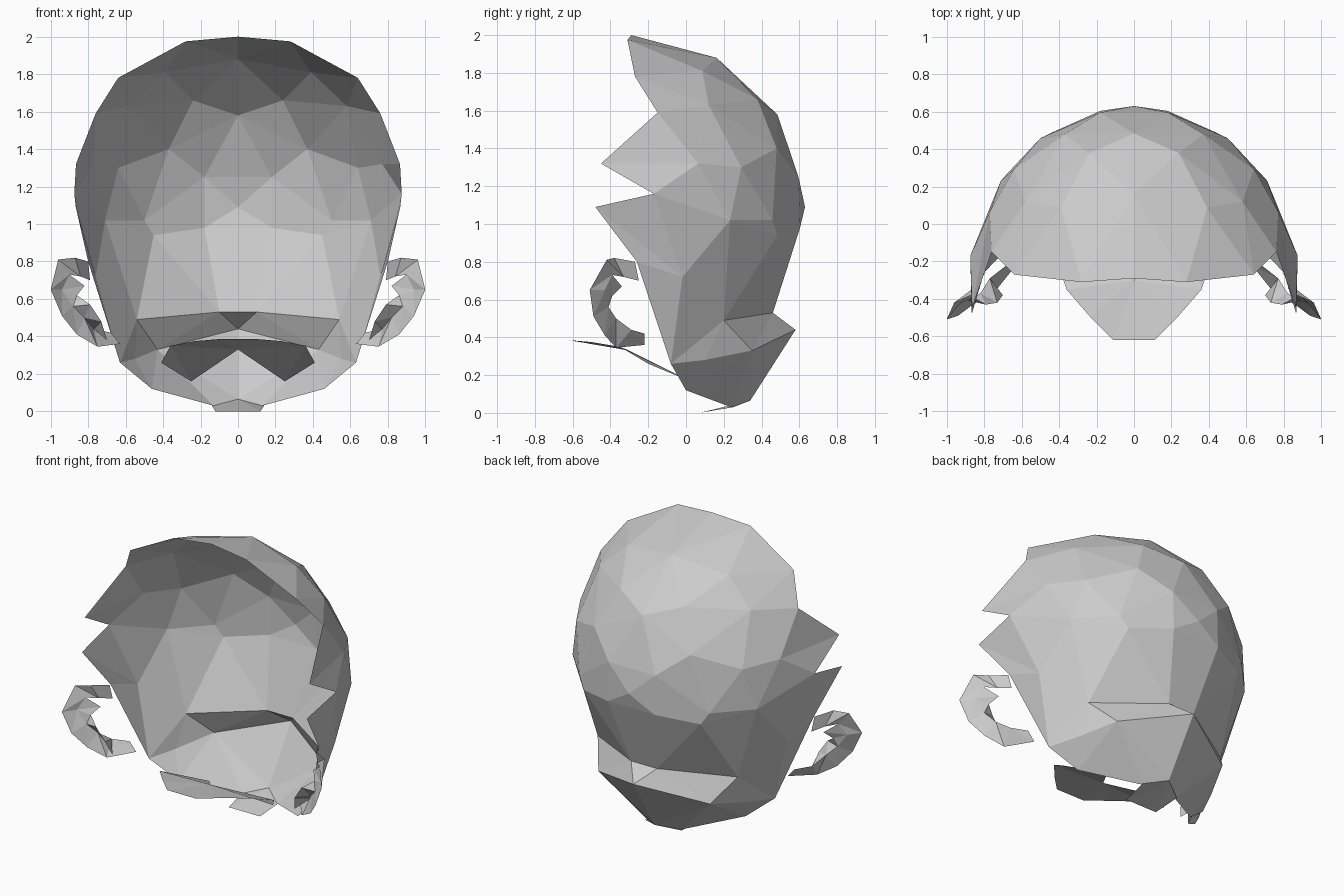
import bpy, bmesh, math

if "Cube" in bpy.data.objects:
    bpy.data.objects.remove(bpy.data.objects["Cube"])

grey = bpy.data.materials.new("plain grey")
grey.diffuse_color = (0.6, 0.6, 0.6, 1)
grey.use_nodes = True
grey.node_tree.nodes["Principled BSDF"].inputs["Base Color"].default_value = grey.diffuse_color


def add_object(name, bm):
    me = bpy.data.meshes.new(name)
    bm.to_mesh(me)
    bm.free()
    me.materials.append(grey)
    ob = bpy.data.objects.new(name, me)
    bpy.context.collection.objects.link(ob)
    return ob


def mirrored_sheet(name, verts, faces):
    """Open faceted sheet, modelled on the +x side and mirrored."""
    bm = bmesh.new()
    vs = [bm.verts.new(v) for v in verts]
    for f in faces:
        bm.faces.new([vs[i] for i in f])
    ob = add_object(name, bm)
    mod = ob.modifiers.new("mirror", 'MIRROR')
    mod.use_clip = True
    mod.merge_threshold = 0.001
    return ob


# Skull shell: half ellipsoid, open at the front with a jagged rim
CZ, RX, RY, FRONT = 1.09, 0.87, 0.93, -0.3
rim = [(0, -.29, 2.0), (.28, -.31, 1.975), (.64, -.27, 1.78), (.76, -.15, 1.59),
       (.865, -.45, 1.32), (.874, -.17, 1.16), (.866, -.48, 1.09),
       (.80, -.26, .80), (.725, -.26, .56), (.63, -.08, .26)]
nodes = [(0, 1.88), (.39, 1.81), (0, 1.58), (.24, 1.66), (.58, 1.63), (.37, 1.40),
         (.64, 1.30), (.77, 1.32), (.18, 1.25), (0, 1.09), (.18, .98), (.50, 1.02),
         (.71, 1.02), (.45, .94), (.76, .72)]
nape = [(.10, .46, .53), (.54, .20, .49)]


def depth(x, z):
    rz = 0.91 if z > CZ else 0.97
    return FRONT + RY * math.sqrt(max(0, 1 - (x / RX) ** 2 - ((z - CZ) / rz) ** 2))


bm = bmesh.new()
edge, low, jag = set(), set(), []


def both_sides(x, y, z):
    return [bm.verts.new((s * x, y, z)) for s in ((1, -1) if x else (1,))]


for i, (x, y, z) in enumerate(rim):
    last = i == len(rim) - 1
    for v in both_sides(x, y if last else FRONT, z):
        edge.add(v)
        jag.append((v, y))
        if last:
            low.add(v)
for x, z in nodes:
    both_sides(x, depth(x, z), z)
for p in nape:
    low.update(both_sides(*p))
bmesh.ops.convex_hull(bm, input=bm.verts[:])
cap = [f for f in bm.faces if set(f.verts) <= edge or set(f.verts) <= low]
bmesh.ops.delete(bm, geom=cap, context='FACES_ONLY')
for v, y in jag:
    if v.is_valid:
        v.co.y = y
bmesh.ops.delete(bm, geom=[e for e in bm.edges if not e.link_faces], context='EDGES')
bmesh.ops.delete(bm, geom=[v for v in bm.verts if not v.link_faces], context='VERTS')
add_object("skull_shell", bm)

# Nape roll: ledge under the skull and the rounded base below it
mirrored_sheet("nape_roll",
               [(0, .58, .44), (.10, .46, .53), (.54, .20, .49), (.43, .35, .33),
                (.63, -.08, .26), (.46, 0, .12), (.13, .24, .03), (0, .34, .065),
                (.55, .10, .28), (0, .46, .53)],
               [(9, 0, 1), (1, 3, 2), (1, 0, 3), (0, 7, 3), (3, 7, 6), (3, 6, 5),
                (3, 5, 8), (2, 3, 8), (2, 8, 4), (4, 8, 5)])

# Small lip under the base
mirrored_sheet("base_lip",
               [(0, .34, .065), (.14, .25, .03), (.12, .07, 0), (0, .07, 0)],
               [(0, 1, 2), (0, 2, 3)])

# Jaw plate: thin sheet reaching forward
mirrored_sheet("jaw_plate",
               [(0, -.62, .385), (.11, -.62, .385), (.23, -.50, .375), (.36, -.35, .35),
                (.41, -.20, .26), (.25, .04, .16), (0, -.30, .33)],
               [(0, 6, 1), (1, 6, 2), (2, 6, 3), (3, 6, 5), (3, 5, 4)])

# Ears: curled band of outer, inner and hollow rows
outer = [(.80, -.27, .80), (.87, -.38, .82), (.96, -.42, .81), (1.0, -.51, .65),
         (.94, -.49, .51), (.86, -.43, .41), (.75, -.37, .345), (.63, -.22, .36)]
inner = [(.79, -.25, .70), (.84, -.33, .72), (.90, -.39, .73), (.94, -.43, .65),
         (.88, -.41, .56), (.82, -.37, .50), (.77, -.29, .44), (.68, -.22, .42)]
hollow = [(.82, -.34, .67), (.86, -.39, .62), (.79, -.43, .57), (.73, -.42, .48),
          (.70, -.38, .38)]
n = len(outer)
faces = []
for i in range(n - 1):
    faces += [(i, i + 1, n + i), (i + 1, n + i + 1, n + i)]
for i in range(len(hollow) - 1):
    a, h = n + 2 + i, 2 * n + i
    faces += [(a, a + 1, h), (a + 1, h + 1, h)]
mirrored_sheet("ears", outer + inner + hollow, faces)
